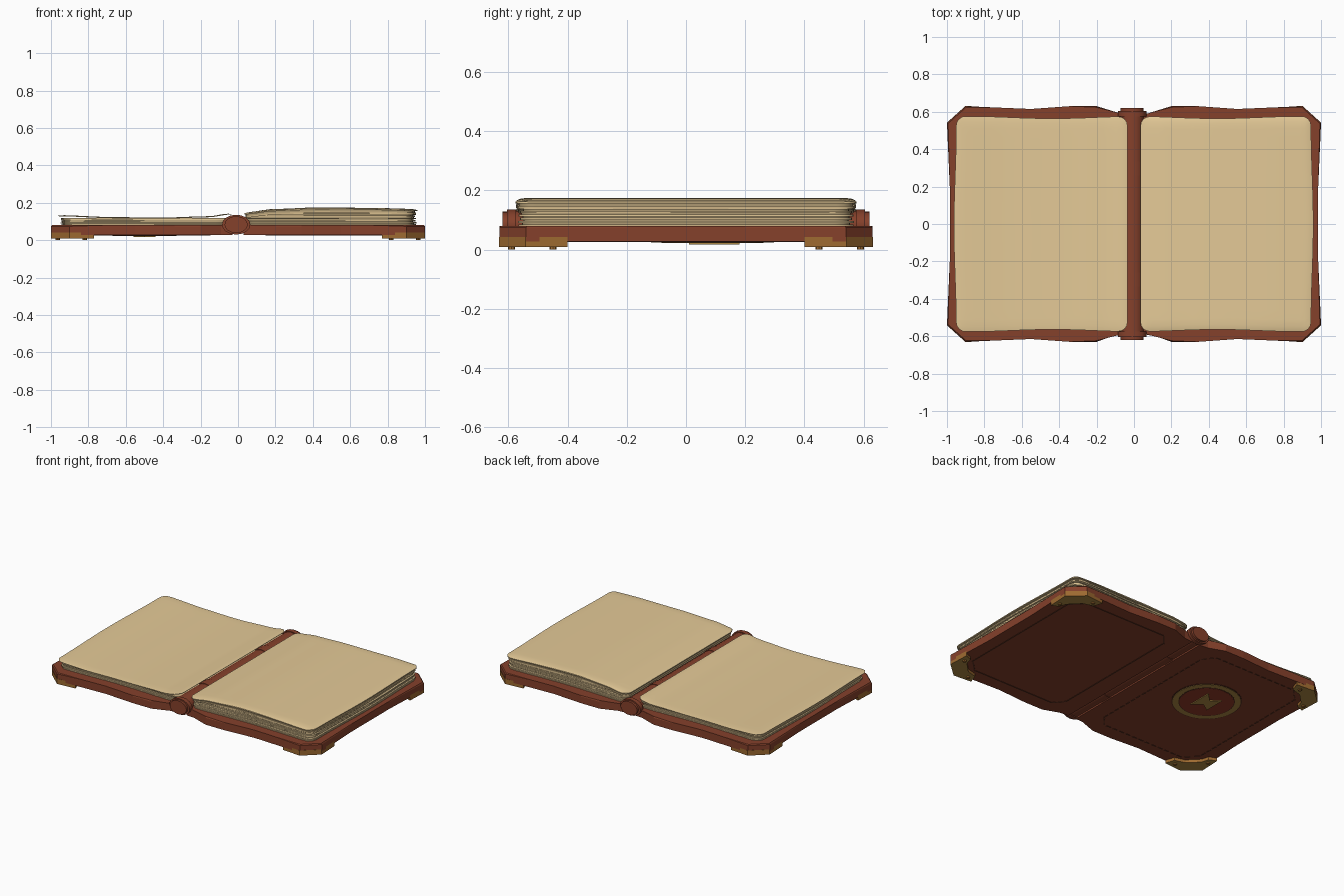
import bpy, bmesh, random
from math import pi, sin, cos, sqrt
from mathutils import Matrix

random.seed(4)
cube = bpy.data.objects.get("Cube")
if cube:
    bpy.data.objects.remove(cube, do_unlink=True)


def material(name, r, g, b):
    m = bpy.data.materials.new(name)
    m.diffuse_color = (r, g, b, 1)
    m.use_nodes = True
    m.node_tree.nodes["Principled BSDF"].inputs["Base Color"].default_value = (r, g, b, 1)
    return m


LEATHER = material("red_leather", 0.235, 0.052, 0.024)
FIELD = material("crimson_leather", 0.29, 0.045, 0.022)
GROOVE = material("groove_brown", 0.11, 0.032, 0.016)
PAGE = material("parchment", 0.78, 0.59, 0.31)
PAGE_MID = material("aged_parchment", 0.62, 0.46, 0.24)
PAGE_DARK = material("shaded_parchment", 0.42, 0.32, 0.17)
BRASS = material("brass", 0.34, 0.145, 0.03)
GOLD = material("old_gold", 0.42, 0.25, 0.055)


def finish(name, bm, mats, smooth=False):
    bmesh.ops.recalc_face_normals(bm, faces=bm.faces)
    me = bpy.data.meshes.new(name)
    bm.to_mesh(me)
    bm.free()
    for m in mats:
        me.materials.append(m)
    ob = bpy.data.objects.new(name, me)
    bpy.context.collection.objects.link(ob)
    if smooth:
        bpy.ops.object.select_all(action="DESELECT")
        ob.select_set(True)
        bpy.context.view_layer.objects.active = ob
        bpy.ops.object.shade_smooth_by_angle(angle=0.7)
    return ob


def prism(name, pts, z0, z1, mat, under=None, bevel=0):
    """Extruded outline; the underside may take a second colour."""
    bm = bmesh.new()
    low = [bm.verts.new((x, y, z0)) for x, y in pts]
    top = [bm.verts.new((x, y, z1)) for x, y in pts]
    bm.faces.new(low).material_index = 1 if under else 0
    cap = bm.faces.new(top)
    for i in range(len(pts)):
        j = (i + 1) % len(pts)
        bm.faces.new((low[i], low[j], top[j], top[i]))
    if bevel:
        bmesh.ops.bevel(bm, geom=list(cap.edges), offset=bevel, segments=1, affect="EDGES")
    return finish(name, bm, [mat, under] if under else [mat])


def circle(cx, cy, r, n=32):
    return [(cx + r * cos(2 * pi * i / n), cy + r * sin(2 * pi * i / n)) for i in range(n)]


def slab(name, side, x0, x1, half, z_low, z_top, mat, nx=24, ny=20, radius=0.05, drop=0.0):
    """Sheet or sheet bundle with rounded corners and gently wavy edges."""
    phase = random.uniform(-0.4, 0.4)

    def point(i, j):
        u = (1 - cos(pi * i / nx)) / 2
        v = -cos(pi * j / ny)
        x = x0 + (x1 - x0) * u
        k = max(0, radius - min(x - x0, x1 - x))
        h = half - radius + sqrt(max(0, radius ** 2 - k ** 2))
        y = v * (h + 0.006 * cos(7 * x + phase))
        edge = min(x - x0, half - abs(y), x1 - x)
        x += u * 0.006 * cos(6 * y + phase)
        sag = drop * max(0, 1 - edge / 0.04) ** 2
        return x, y, sag

    bm = bmesh.new()
    tops, lows = [], []
    for i in range(nx + 1):
        ps = [point(i, j) for j in range(ny + 1)]
        tops.append([bm.verts.new((side * x, y, z_top(x) - s)) for x, y, s in ps])
        lows.append([bm.verts.new((side * x, y, z_low(x))) for x, y, s in ps])
    for i in range(nx):
        for j in range(ny):
            for g in (tops, lows):
                bm.faces.new((g[i][j], g[i + 1][j], g[i + 1][j + 1], g[i][j + 1]))
        for j in (0, ny):
            bm.faces.new((tops[i][j], tops[i + 1][j], lows[i + 1][j], lows[i][j]))
    for i in (0, nx):
        for j in range(ny):
            bm.faces.new((tops[i][j], tops[i][j + 1], lows[i][j + 1], lows[i][j]))
    return finish(name, bm, [mat], smooth=True)


def height(points):
    """Smoothly eased height along x through a few points."""
    def f(x):
        x = min(max(x, points[0][0]), points[-1][0])
        for (a, za), (b, zb) in zip(points, points[1:]):
            if x <= b:
                t = (x - a) / (b - a)
                return za + (zb - za) * t * t * (3 - 2 * t)
    return f


# Covers, brass corners and tooled frames, one set for each side
edge = [(0.03, 0.585), (0.09, 0.59), (0.2, 0.63), (0.34, 0.63), (0.55, 0.615),
        (0.72, 0.622), (0.9, 0.63), (1.0, 0.54), (0.985, 0.2)]
outline = edge + [(x, -y) for x, y in reversed(edge)]
corner = [(0.77, 0.622), (0.9, 0.632), (1.0, 0.542), (0.994, 0.4),
          (0.945, 0.42), (0.93, 0.47), (0.86, 0.54), (0.79, 0.56)]
half_frame = [(0.15, 0.46), (0.21, 0.53), (0.82, 0.53), (0.9, 0.45)]
frame = half_frame + [(x, -y) for x, y in reversed(half_frame)]

for side, word in ((1, "left"), (-1, "right")):
    prism(word + "_cover", [(side * x, y) for x, y in outline], 0.028, 0.08,
          LEATHER, bevel=0.006)
    for sy, end in ((-1, "front"), (1, "back")):
        prism(f"{word}_{end}_corner", [(side * x, sy * y) for x, y in corner],
              0.008, 0.042, BRASS, GOLD)
        for x, y in ((0.82, 0.59), (0.965, 0.45)):
            prism(f"{word}_{end}_stud", circle(side * x, sy * y, 0.012, 8), 0.0, 0.01, BRASS)

    # Tooled line: continuous on one cover, stitched on the other
    for i, (ax, ay) in enumerate(frame):
        bx, by = frame[(i + 1) % len(frame)]
        length = sqrt((bx - ax) ** 2 + (by - ay) ** 2)
        nx, ny = (by - ay) / length * 0.004, (ax - bx) / length * 0.004
        count = 1 if side > 0 else max(1, round(length / 0.05))
        fill = 1 if side > 0 else 0.65
        for k in range(count):
            s, e = k / count, (k + fill) / count
            p = (ax + (bx - ax) * s, ay + (by - ay) * s)
            q = (ax + (bx - ax) * e, ay + (by - ay) * e)
            quad = [(p[0] + nx, p[1] + ny), (q[0] + nx, q[1] + ny),
                    (q[0] - nx, q[1] - ny), (p[0] - nx, p[1] - ny)]
            prism(word + "_tooled_line", [(side * x, y) for x, y in quad], 0.026, 0.029, GROOVE)

# Medallion under the right cover
mx, my = -0.5, 0.09
for name, r, z, mat in (("rim", 0.215, 0.026, GROOVE), ("ring", 0.208, 0.024, GOLD),
                        ("inner_rim", 0.172, 0.023, GROOVE), ("field", 0.166, 0.022, FIELD)):
    prism("medallion_" + name, circle(mx, my, r), z, 0.03, mat)
ornament = [(-0.07, -0.06), (0.07, -0.06), (0.03, 0), (0.09, 0.06), (-0.08, 0.06), (-0.03, 0)]
prism("medallion_ornament", [(mx + y, my + x) for x, y in ornament], 0.017, 0.023, GOLD)


# Spine: round bar with raised bands and end knobs
def bar(name, y0, y1, rx, rz):
    bm = bmesh.new()
    bmesh.ops.create_cone(bm, cap_ends=True, segments=16, radius1=1, radius2=1, depth=1)
    bm.transform(Matrix.Translation((-0.01, (y0 + y1) / 2, 0.083))
                 @ Matrix.Diagonal((rx, y1 - y0, rz, 1)) @ Matrix.Rotation(pi / 2, 4, "X"))
    finish(name, bm, [LEATHER], smooth=True)


bar("spine", -0.6, 0.6, 0.062, 0.048)
for s in (-1, 1):
    bar("spine_band", *sorted((s * 0.26, s * 0.335)), 0.066, 0.051)
    bar("spine_knob", *sorted((s * 0.575, s * 0.605)), 0.076, 0.053)
    bar("spine_knob_end", *sorted((s * 0.605, s * 0.62)), 0.062, 0.045)

# Page blocks: bundles of slightly uneven layers, tucked under the curved top sheets
crown = height([(0.04, 0.15), (0.2, 0.167), (0.42, 0.175), (0.7, 0.173), (0.96, 0.167)])
curl = height([(0.04, 0.143), (0.16, 0.128), (0.4, 0.121), (0.65, 0.123), (0.97, 0.134)])
tones = (PAGE_MID, PAGE_DARK, PAGE, PAGE_DARK)
for side, word, top, count, roof, gap in ((1, "left", 0.146, 12, crown, 0.026),
                                          (-1, "right", 0.114, 7, curl, 0.006)):
    step = (top - 0.078) / count
    for k in range(count):
        low = 0.078 + k * step
        thin = k % 2
        high = low + step * (1 if thin else 1.3)
        inset = 0.01 * thin + random.uniform(0, 0.008)
        slab(f"{word}_page_layer", side, 0.045, 0.948 - inset, 0.562 - inset,
             lambda x: min(low, roof(x) - gap - 0.002), lambda x: min(high, roof(x) - gap),
             tones[k % 4], nx=16, ny=12)

# Curved upper sheets on the thick left block
for depth, thick, mat, grow in ((0.02, 0.009, PAGE_MID, -0.006),
                                (0.011, 0.01, PAGE_DARK, -0.012)):
    slab("left_middle_sheet", 1, 0.04, 0.953 + grow, 0.57 + grow,
         lambda x: crown(x) - depth - thick, lambda x: crown(x) - depth, mat)
slab("left_upper_sheet", 1, 0.035, 0.953, 0.57,
     lambda x: crown(x) - 0.012, crown, PAGE, drop=0.006)

# Curling upper sheet on the thin right block
slab("right_under_sheet", -1, 0.04, 0.94, 0.56,
     lambda x: 0.112, lambda x: min(curl(x) - 0.004, 0.119), PAGE_MID)
slab("right_upper_sheet", -1, 0.035, 0.957, 0.57,
     lambda x: curl(x) - 0.006, curl, PAGE, drop=0.003)
